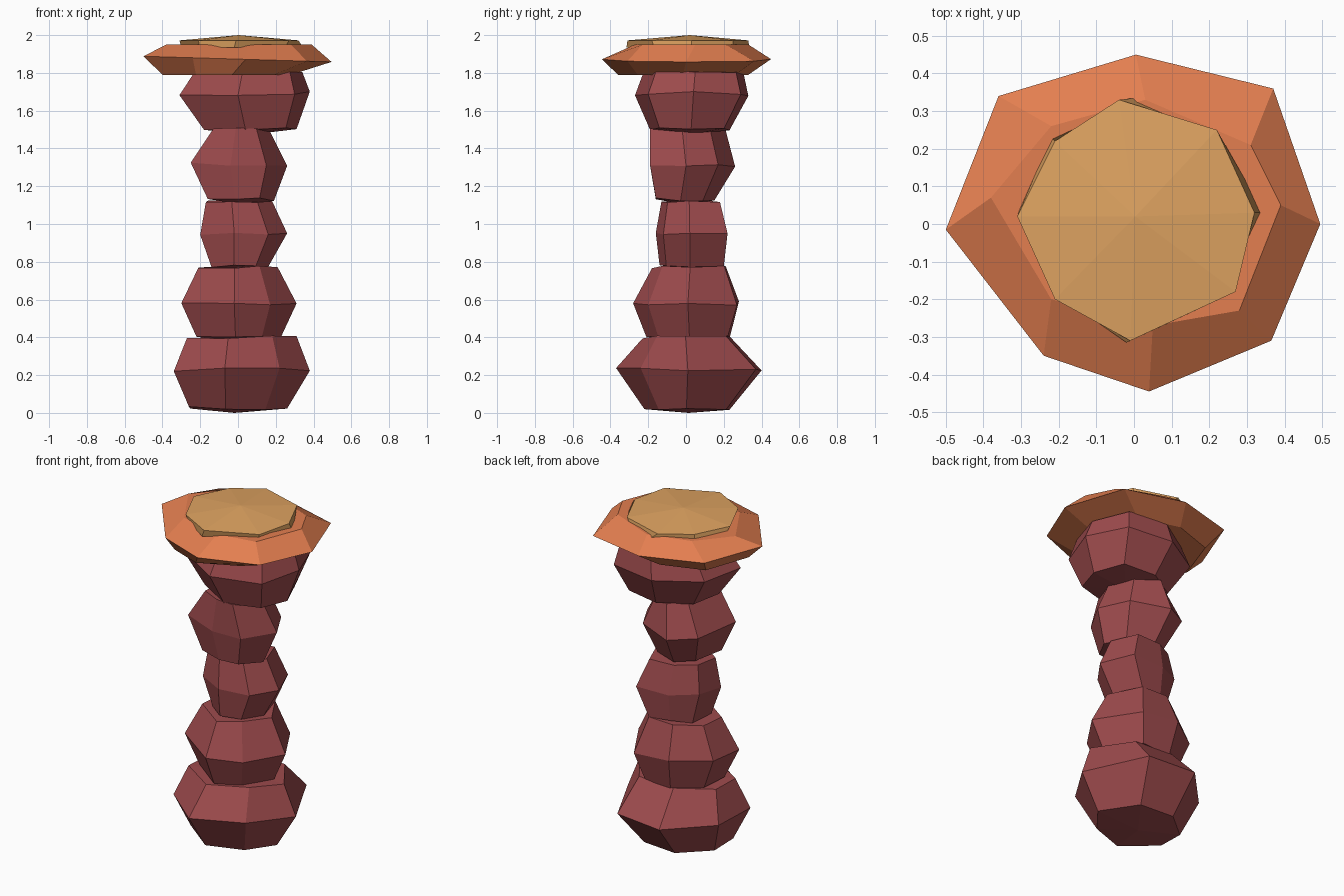
import bpy
import random

cube = bpy.data.objects.get("Cube")
if cube:
    bpy.data.objects.remove(cube, do_unlink=True)

random.seed(4)


def material(name, rgb):
    mat = bpy.data.materials.new(name)
    mat.use_nodes = True
    color = (*rgb, 1)
    mat.diffuse_color = color
    mat.node_tree.nodes["Principled BSDF"].inputs["Base Color"].default_value = color
    return mat


def fit(outline, left, right, front, back):
    """Stretch a flat outline so that it fills the given rectangle."""
    xs = [p[0] for p in outline]
    ys = [p[1] for p in outline]

    def remap(value, values, low, high):
        share = (value - min(values)) / (max(values) - min(values))
        return low + share * (high - low)

    return [(remap(x, xs, left, right), remap(y, ys, front, back)) for x, y in outline]


def at_height(outline, z, rough=0.0, slope=0.0):
    """Lift an outline to a height, optionally uneven or sloping along x."""
    return [(x, y, z + slope * x + random.uniform(-rough, rough)) for x, y in outline]


def loft(name, rings, mat, bottom_z, top_z):
    """Join rings of 3D points with quads and close both ends with fans."""
    count = len(rings[0])
    verts = [p for ring in rings for p in ring]
    faces = []
    for level in range(len(rings) - 1):
        for i in range(count):
            a = level * count + i
            b = level * count + (i + 1) % count
            faces.append((a, b, b + count, a + count))
    last = len(verts) - count
    for ring, z in ((rings[0], bottom_z), (rings[-1], top_z)):
        verts.append((sum(p[0] for p in ring) / count, sum(p[1] for p in ring) / count, z))
    for i in range(count):
        j = (i + 1) % count
        faces.append((j, i, len(verts) - 2))
        faces.append((last + i, last + j, len(verts) - 1))
    mesh = bpy.data.meshes.new(name)
    mesh.from_pydata(verts, [], faces)
    mesh.materials.append(mat)
    obj = bpy.data.objects.new(name, mesh)
    bpy.context.collection.objects.link(obj)


def stone(name, belly_z, belly, bottom, top):
    """Rough stone: a wide belly outline, narrowed to fit the bottom and top bounds."""
    rings = [at_height(fit(belly, *bottom[1:]), bottom[0], 0.01),
             at_height(belly, belly_z, 0.012),
             at_height(fit(belly, *top[1:]), top[0], 0.01)]
    loft(name, rings, stone_red, bottom[0] - 0.025, top[0])


stone_red = material("stone red", (0.34, 0.07, 0.074))
cap_orange = material("cap orange", (0.77, 0.21, 0.08))
top_tan = material("top tan", (0.74, 0.37, 0.12))

# Stacked stones of the column
stone("base_stone", 0.23,
      [(-0.07, -0.37), (0.22, -0.24), (0.38, 0.01), (0.2, 0.37),
       (-0.1, 0.4), (-0.33, 0.16), (-0.34, -0.13)],
      (0.025, -0.26, 0.26, -0.22, 0.23),
      (0.4, -0.27, 0.31, -0.23, 0.23))
stone("lower_stone", 0.58,
      [(-0.02, -0.28), (0.17, -0.2), (0.31, 0.01), (0.16, 0.27),
       (-0.08, 0.28), (-0.28, 0.14), (-0.3, -0.08)],
      (0.4, -0.22, 0.23, -0.21, 0.23),
      (0.77, -0.21, 0.21, -0.18, 0.21))
stone("middle_stone", 0.95,
      [(-0.02, -0.16), (0.16, -0.12), (0.26, 0.02), (0.18, 0.22),
       (-0.03, 0.21), (-0.18, 0.13), (-0.2, -0.05)],
      (0.78, -0.14, 0.16, -0.14, 0.2),
      (1.12, -0.17, 0.18, -0.13, 0.18))
stone("upper_stone", 1.315,
      [(-0.04, -0.19), (0.15, -0.19), (0.26, 0), (0.17, 0.17),
       (-0.05, 0.26), (-0.2, 0.17), (-0.25, -0.12)],
      (1.13, -0.16, 0.19, -0.16, 0.15),
      (1.5, -0.13, 0.16, -0.19, 0.21))
stone("crown_stone", 1.69,
      [(0, -0.27), (0.3, -0.2), (0.38, 0.04), (0.28, 0.29),
       (0, 0.33), (-0.25, 0.18), (-0.31, -0.08)],
      (1.5, -0.18, 0.31, -0.19, 0.23),
      (1.81, -0.23, 0.34, -0.22, 0.3))

# Wide orange cap
rim = [(-0.5, -0.015), (-0.24, -0.35), (0.04, -0.445), (0.365, -0.31),
       (0.495, 0), (0.37, 0.36), (0.005, 0.45), (-0.36, 0.34)]
shoulder = [(-0.38, 0.07), (-0.22, -0.2), (0.05, -0.27), (0.28, -0.23),
            (0.39, 0.05), (0.31, 0.21), (0.03, 0.33), (-0.22, 0.26)]
loft("cap",
     [at_height(fit(rim, -0.4, 0.28, -0.36, 0.33), 1.79),
      at_height(rim, 1.873, slope=-0.03),
      at_height(shoulder, 1.95)],
     cap_orange, 1.79, 1.95)

# Thin tan slab with a slight peak
slab_top = [(-0.31, 0.02), (-0.21, -0.2), (-0.01, -0.31), (0.27, -0.18),
            (0.32, 0.03), (0.22, 0.25), (-0.04, 0.33), (-0.21, 0.22)]
slab_bottom = [(-0.3, 0.05), (-0.2, -0.19), (-0.02, -0.315), (0.25, -0.17),
               (0.345, 0.03), (0.2, 0.25), (0.005, 0.335), (-0.22, 0.23)]
loft("top_slab",
     [at_height(slab_bottom, 1.935), at_height(slab_top, 1.972)],
     top_tan, 1.935, 2.0)
